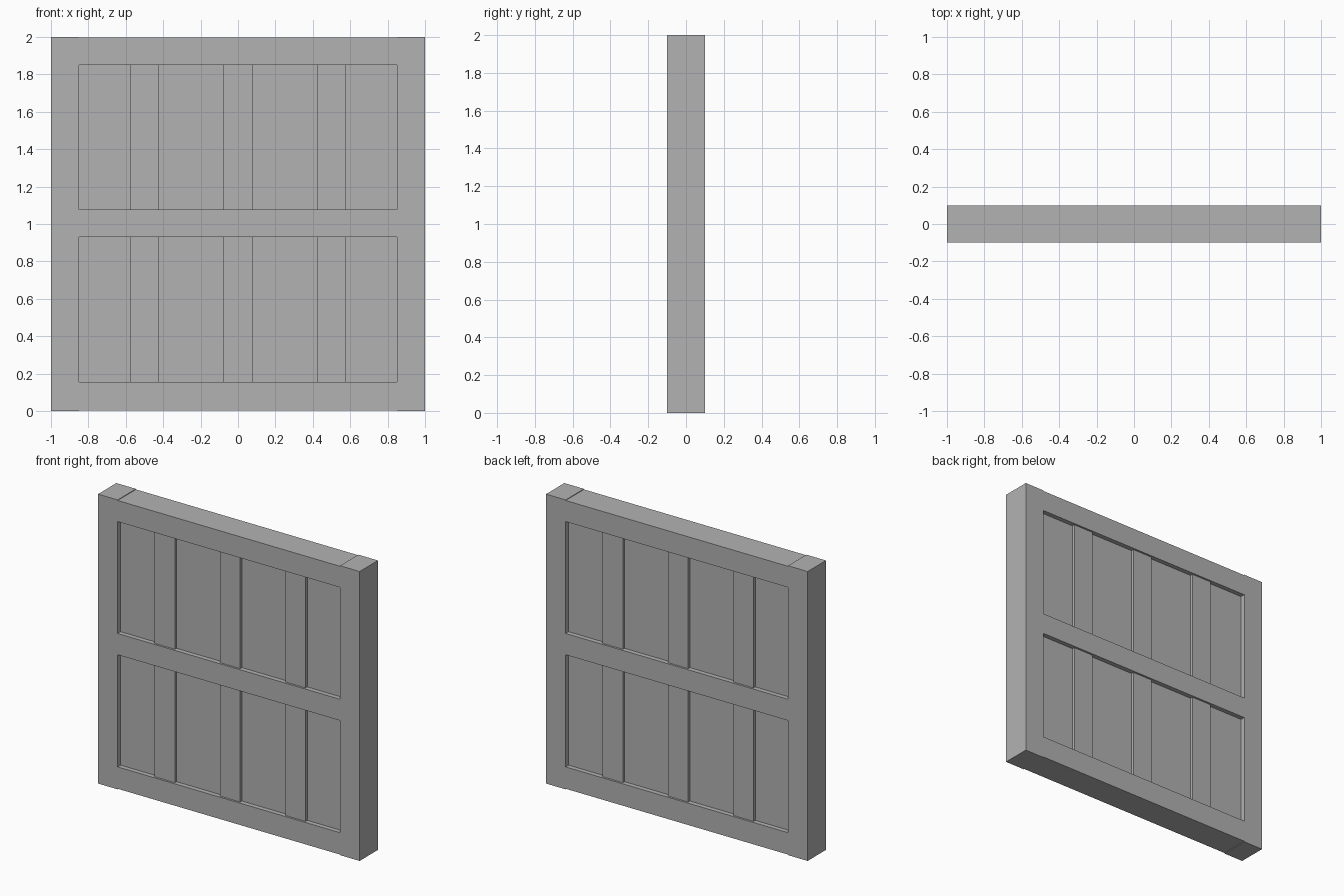
import bpy

# Remove the default cube
cube = bpy.data.objects.get("Cube")
if cube:
    bpy.data.objects.remove(cube, do_unlink=True)

# Single plain grey for every part
GREY = (0.448, 0.448, 0.448, 1.0)
grey = bpy.data.materials.new("plain_grey")
grey.use_nodes = True
grey.diffuse_color = GREY
bsdf = next(n for n in grey.node_tree.nodes if n.type == "BSDF_PRINCIPLED")
bsdf.inputs["Base Color"].default_value = GREY


def box(name, x, z, depth):
    """Box spanning x and z ranges, centred on y = 0."""
    bpy.ops.mesh.primitive_cube_add(
        size=1, location=(sum(x) / 2, 0, sum(z) / 2))
    obj = bpy.context.object
    obj.name = name
    obj.data.name = name
    for v in obj.data.vertices:
        v.co.x *= x[1] - x[0]
        v.co.y *= depth
        v.co.z *= z[1] - z[0]
    obj.data.materials.append(grey)
    return obj


THICK = 0.2
INNER = 0.85

# Full-height stiles on both sides
box("left_stile", (INNER, 1), (0, 2), THICK)
box("right_stile", (-1, -INNER), (0, 2), THICK)

# Rails between the stiles, a touch short of the stile ends
rails = {
    "bottom_rail": (0.004, 0.155),
    "middle_rail": (0.93, 1.077),
    "top_rail": (1.85, 1.996),
}
for name, z in rails.items():
    box(name, (-INNER, INNER), z, THICK)

# Recessed panels with three raised battens in each opening
openings = {"lower": (0.155, 0.93), "upper": (1.077, 1.85)}
for level, z in openings.items():
    box(level + "_panel", (-INNER, INNER), z, 0.135)
    for side, x in (("right", -0.5), ("centre", 0), ("left", 0.5)):
        box(f"{level}_{side}_batten", (x - 0.077, x + 0.077), z, 0.172)
